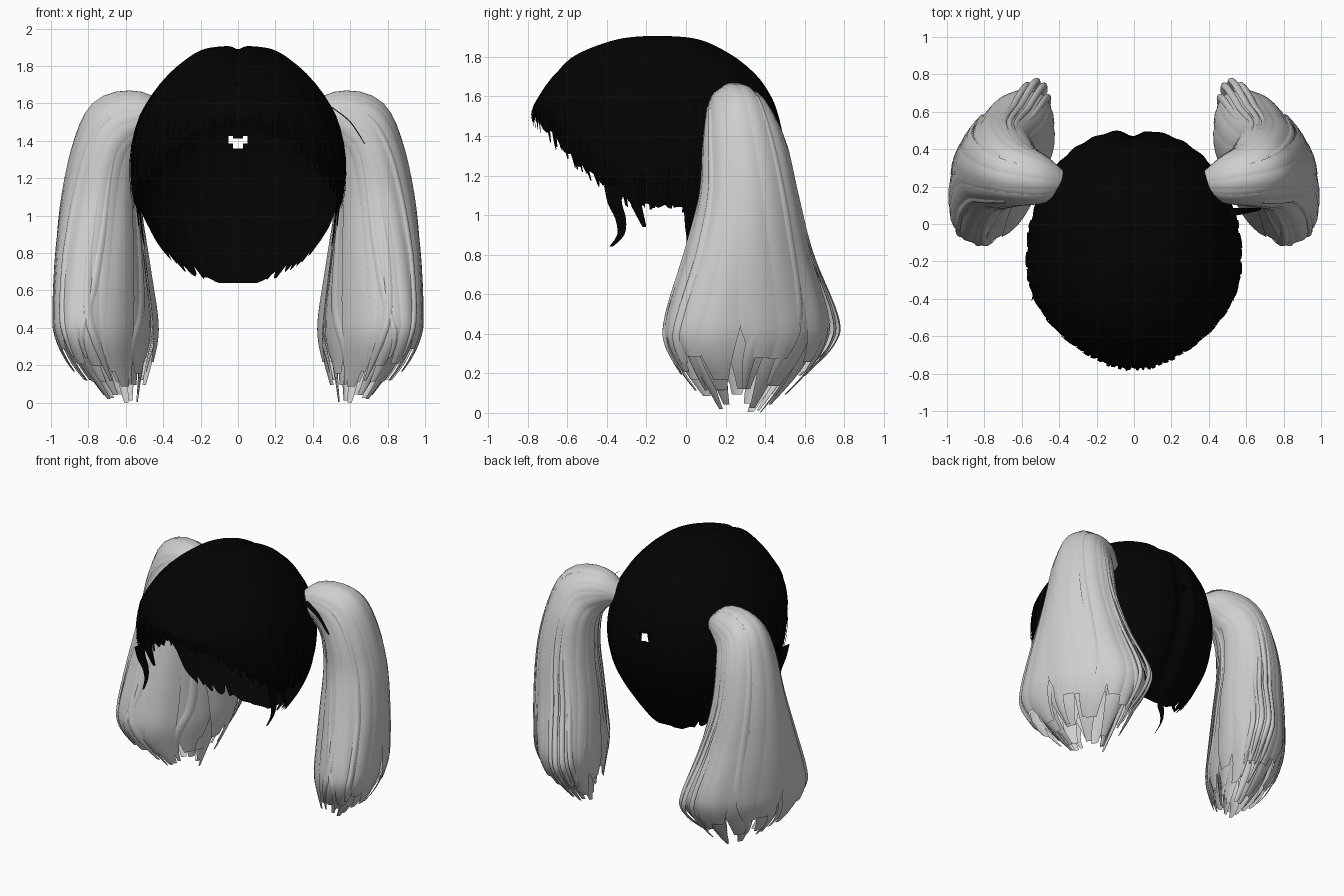
import bpy, bmesh, math, random
from mathutils import Vector

if "Cube" in bpy.data.objects:
    bpy.data.objects.remove(bpy.data.objects["Cube"])


def material(name, value):
    mat = bpy.data.materials.new(name)
    mat.use_nodes = True
    color = (value, value, value, 1)
    mat.diffuse_color = color
    bsdf = mat.node_tree.nodes["Principled BSDF"]
    bsdf.inputs["Base Color"].default_value = color
    bsdf.inputs["Roughness"].default_value = 0.8
    return mat


BLACK = material("black hair", 0.001)
GREY = material("silver hair", 0.62)


def spline(rows, t):
    """Smooth curve through rows, t from 0 to len(rows) - 1."""
    last = len(rows) - 1
    i = max(0, min(int(t), last - 1))
    f = t - i
    a, b, c, d = (rows[max(0, min(k, last))] for k in range(i - 1, i + 3))
    return [q + f * (r - p) / 2 + f * f * (p - 2.5 * q + 2 * r - s / 2)
            + f ** 3 * (1.5 * (q - r) + (s - p) / 2)
            for p, q, r, s in zip(a, b, c, d)]


def lerp_table(table, x):
    for (x0, y0), (x1, y1) in zip(table, table[1:]):
        if x <= x1:
            return y0 + (y1 - y0) * (x - x0) / (x1 - x0)
    return table[-1][1]


def sheet(bm, func, rows, cols, flip=False):
    """Grid of quads through func(v, c), both from 0 to 1."""
    grid = [[bm.verts.new(func(r / rows, c / cols)) for c in range(cols + 1)]
            for r in range(rows + 1)]
    for r in range(rows):
        for c in range(cols):
            quad = [grid[r][c], grid[r + 1][c], grid[r + 1][c + 1], grid[r][c + 1]]
            bm.faces.new(quad[::-1] if flip else quad)


def finish(bm, name, mat):
    mesh = bpy.data.meshes.new(name)
    bm.to_mesh(mesh)
    bm.free()
    mesh.materials.append(mat)
    for poly in mesh.polygons:
        poly.use_smooth = True
    obj = bpy.data.objects.new(name, mesh)
    bpy.context.collection.objects.link(obj)


# Cap levels: height, half width, front y, middle y, back y
LEVELS = [
    (1.91, 0.0, -0.15, -0.15, -0.15), (1.89, 0.18, -0.36, -0.15, 0.07),
    (1.81, 0.31, -0.57, -0.18, 0.24), (1.71, 0.41, -0.67, -0.2, 0.36),
    (1.61, 0.48, -0.74, -0.2, 0.43), (1.51, 0.53, -0.78, -0.2, 0.47),
    (1.36, 0.565, -0.76, -0.2, 0.5), (1.21, 0.57, -0.71, -0.2, 0.5),
    (1.06, 0.55, -0.6, -0.2, 0.46), (0.91, 0.49, -0.5, -0.2, 0.39),
    (0.76, 0.39, -0.4, -0.18, 0.3), (0.64, 0.28, -0.3, -0.08, 0.21)]
HEIGHT_TO_LEVEL = [(row[0], i) for i, row in enumerate(LEVELS)][::-1]

# Hairline height by angle from the front
HAIRLINE = [(0, 1.51), (15, 1.49), (30, 1.43), (45, 1.3), (60, 1.18), (75, 1.09),
            (90, 1.05), (104, 1.07), (107, 0.95), (111, 0.8), (126, 0.73),
            (150, 0.68), (160, 0.64), (180, 0.64)]


def cap_point(angle, level, lift=0.0):
    z, w, front, mid, back = spline(LEVELS, level)
    s, c = math.sin(angle), math.cos(angle)
    # Front narrows to a blunt point, back is fuller
    power = 1.0 + 0.25 * max(0, c) if c > 0 else 0.92
    x = w * math.copysign(abs(s) ** power, s)
    y = mid + (front - mid) * c if c > 0 else mid + (back - mid) * abs(c) ** 0.92
    # Parting groove and fine strand ridges
    groove = 0.05 * math.exp(-(x / 0.05) ** 2) * (1 if c < 0 else 0.3)
    ridge = 1 + lift - groove + 0.005 * math.sin(angle * 31) * min(1, level / 4)
    dip = 0.02 * math.exp(-(x / 0.03) ** 2) if level < 3 else 0
    return Vector((x * ridge, mid + (y - mid) * ridge, z - dip))


random.seed(4)
COLUMNS = 168
ragged = [random.uniform(-0.03, 0.035) for _ in range(COLUMNS)]


def cap(v, c):
    col = round(c * COLUMNS) % COLUMNS
    angle = 2 * math.pi * col / COLUMNS
    degrees = math.degrees(min(angle, 2 * math.pi - angle))
    jag = ragged[col] if degrees < 150 else 0
    z = max(0.64, lerp_table(HAIRLINE, degrees) + jag)
    return cap_point(angle, v * lerp_table(HEIGHT_TO_LEVEL, z))


def in_gap(face):
    """Small arrow-shaped opening where the hair parts at the back."""
    p = face.calc_center_median()
    x = abs(p.x)
    return p.y > 0.3 and x < 0.05 and 1.345 + x < p.z < 1.4 + 0.5 * x


bm = bmesh.new()
sheet(bm, cap, 130, COLUMNS)
bmesh.ops.remove_doubles(bm, verts=bm.verts, dist=0.0005)
bmesh.ops.delete(bm, geom=[f for f in bm.faces if in_gap(f)], context="FACES")

# Thin locks lying over the cap, with free tips at the hairline
for side in (-1, 1):
    for i in range(26):
        mid = math.radians(4 + i * 4 + random.uniform(-1, 1))
        end = lerp_table(HAIRLINE, math.degrees(mid)) - random.uniform(0.0, 0.05)
        stop = lerp_table(HEIGHT_TO_LEVEL, end)

        def lock(v, c):
            width = 0.08 * (1 - 0.8 * v ** 3)
            return cap_point(side * (mid + (c - 0.5) * width),
                             2.5 + (stop - 2.5) * v, 0.004 + 0.016 * v * v)
        sheet(bm, lock, 10, 2, side < 0)
finish(bm, "hair_cap", BLACK)


# Loose black wisps: paths of x, y, z
WISPS = {
    "temple_wisp": [(0.54, -0.37, 1.15), (0.53, -0.36, 1.06), (0.52, -0.33, 0.98),
                    (0.51, -0.33, 0.9), (0.5, -0.38, 0.84)],
    "ear_wisp": [(0.55, -0.27, 1.14), (0.54, -0.25, 1.05), (0.53, -0.21, 0.94)]}


def wisp(name, path, width):
    bm = bmesh.new()

    def ribbon(v, c):
        taper = width * (1 - 0.8 * v)
        return Vector(spline(path, v * (len(path) - 1))) + Vector((0.2, 1, 0)) * (c - 0.5) * taper
    sheet(bm, ribbon, 12, 2)
    finish(bm, name, BLACK)


for name, path in WISPS.items():
    for side, label in ((1, "left_"), (-1, "right_")):
        wisp(label + name, [(side * x, y, z) for x, y, z in path], 0.09)
wisp("stray_wisp", [(0.5, 0.06, 1.58), (0.6, 0.07, 1.5), (0.68, 0.08, 1.38)], 0.05)

# Ponytail stations: centre x, y, z, pitch, long radius, short radius
STATIONS = [
    (0.37, 0.22, 1.51, 0, 0.06, 0.05), (0.48, 0.235, 1.53, 10, 0.13, 0.13),
    (0.62, 0.265, 1.49, 45, 0.175, 0.185), (0.695, 0.295, 1.35, 75, 0.22, 0.185),
    (0.73, 0.315, 1.1, 85, 0.26, 0.205), (0.73, 0.31, 0.8, 88, 0.34, 0.23),
    (0.715, 0.31, 0.5, 90, 0.44, 0.24), (0.705, 0.3, 0.35, 90, 0.44, 0.235),
    (0.68, 0.29, 0.19, 90, 0.34, 0.19), (0.62, 0.27, 0.0, 90, 0.15, 0.1)]


def tail_point(side, t, theta, scale):
    x, y, z, pitch, long_r, short_r = spline(STATIONS, t)
    p = math.radians(pitch)
    turn = 0.42 * min(1, t / 5)
    along = Vector((-math.sin(turn), math.cos(turn), 0))
    out = Vector((math.sin(p) * math.cos(turn), math.sin(p) * math.sin(turn), math.cos(p)))
    pos = Vector((x, y, z)) + scale * (along * long_r * math.cos(theta)
                                       + out * short_r * math.sin(theta))
    pos.x *= side
    return pos


def tail_lock(bm, side, theta, half, start, stop, scale, flare, twist):
    def card(v, c):
        c = 2 * c - 1
        t = start + (stop - start) * v
        taper = 1 - 0.5 * max(0, (v - 0.8) / 0.2) ** 2
        angle = theta + twist * math.sin(v * 5) * v + half * taper * c
        loose = flare * math.sin(math.pi * v * v)
        return tail_point(side, t, angle, scale + loose + 0.03 * (1 - c * c))
    sheet(bm, card, 28, 4, side < 0)


def ponytail(side, name):
    random.seed(11)
    bm = bmesh.new()
    # Broad outer locks, then inner locks reaching the tip, then thin strays
    for i in range(18):
        tail_lock(bm, side, i * math.tau / 18, 0.28, 0, random.uniform(7.4, 8.5),
                  random.uniform(0.9, 0.99), 0, random.uniform(-0.18, 0.18))
    for i in range(18):
        tail_lock(bm, side, i * math.tau / 18, 0.32, 0.3, random.uniform(8.2, 9),
                  random.uniform(0.6, 0.9), 0, random.uniform(-0.35, 0.35))
    for i in range(10):
        tail_lock(bm, side, random.uniform(0, math.tau), 0.09, 2, random.uniform(7.6, 8.5),
                  0.95, random.uniform(0.0, 0.06), random.uniform(-0.4, 0.4))
    # Loose strands standing off the back
    for theta, flare in ((-0.32, 0.08), (-0.12, 0.14), (0.06, 0.15), (0.22, 0.08)):
        tail_lock(bm, side, theta, 0.07, 3, 8, 0.96, flare, 0.05)
    finish(bm, name, GREY)


ponytail(1, "left_ponytail")
ponytail(-1, "right_ponytail")
